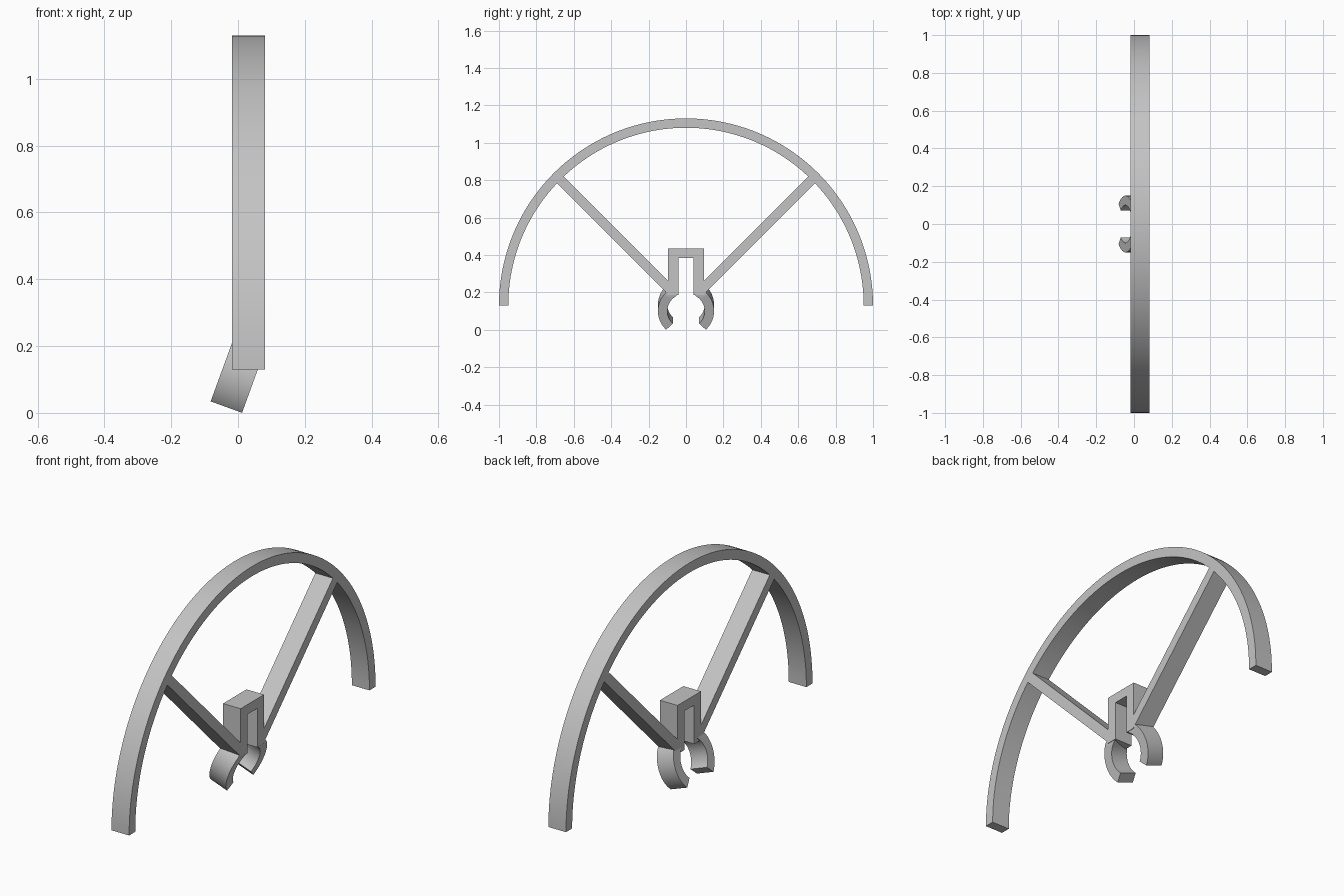
import bpy, bmesh
from math import sin, cos, pi, radians
from mathutils import Matrix, Vector

if "Cube" in bpy.data.objects:
    bpy.data.objects.remove(bpy.data.objects["Cube"])

grey = bpy.data.materials.new("matte grey")
grey.use_nodes = True
colour = (0.55, 0.55, 0.55, 1)
grey.diffuse_color = colour
grey.node_tree.nodes["Principled BSDF"].inputs["Base Color"].default_value = colour

X0, WIDTH = -0.0185, 0.1     # flat frame position and thickness along x
X1 = X0 + WIDTH
HUB_Z = 0.13                 # centre of the arch


def band(name, inner, outer, x0=X0, matrix=None, clip_x=None):
    """Solid band between two (y, z) paths, extruded along x."""
    bm = bmesh.new()
    rows = [[bm.verts.new((x0, *p)) for p in path] for path in (inner, outer)]
    faces = [bm.faces.new((rows[0][i], rows[0][i + 1], rows[1][i + 1], rows[1][i]))
             for i in range(len(inner) - 1)]
    new = bmesh.ops.extrude_face_region(bm, geom=faces, use_keep_orig=True)["geom"]
    bmesh.ops.translate(bm, vec=(WIDTH, 0, 0),
                        verts=[v for v in new if isinstance(v, bmesh.types.BMVert)])
    if matrix:
        bm.transform(matrix)
    if clip_x:
        cut = bmesh.ops.bisect_plane(bm, geom=bm.verts[:] + bm.edges[:] + bm.faces[:],
                                     plane_co=(clip_x, 0, 0), plane_no=(1, 0, 0),
                                     clear_outer=True)["geom_cut"]
        bmesh.ops.holes_fill(bm, edges=[e for e in cut if isinstance(e, bmesh.types.BMEdge)])
    bmesh.ops.recalc_face_normals(bm, faces=bm.faces)
    mesh = bpy.data.meshes.new(name)
    bm.to_mesh(mesh)
    bm.free()
    mesh.materials.append(grey)
    obj = bpy.data.objects.new(name, mesh)
    bpy.context.collection.objects.link(obj)
    bpy.ops.object.select_all(action="DESELECT")
    obj.select_set(True)
    bpy.context.view_layer.objects.active = obj
    bpy.ops.object.shade_smooth_by_angle(angle=radians(30))
    return obj


def arc(radius, start, end, steps, z=0, side=1):
    angles = [radians(start + (end - start) * i / steps) for i in range(steps + 1)]
    return [(side * radius * cos(a), z + radius * sin(a)) for a in angles]


# Large half-round guard
band("guard_arch", arc(0.95, 0, 180, 96, HUB_Z), arc(1.0, 0, 180, 96, HUB_Z))

# Upside-down U bracket in the middle
band("bracket", [(-0.04, 0.185), (-0.04, 0.385), (0.04, 0.385), (0.04, 0.185)],
     [(-0.095, 0.185), (-0.095, 0.435), (0.095, 0.435), (0.095, 0.185)])

# Diagonal struts and tilted clip jaws, one of each per side
tilt = Matrix.Translation(Vector((0.0015, 0, 0.117))) @ Matrix.Rotation(radians(20), 4, "Y")
for side, label in ((-1, "front"), (1, "back")):
    d, h = cos(pi / 4), 0.025
    edges = [[(side * d * (s + k * h), HUB_Z + d * (s - k * h)) for s in (0.12, 0.972)]
             for k in (-1, 1)]
    band(label + "_strut", *edges)
    band(label + "_clip_jaw", arc(0.1, -45, 60, 28, 0, side), arc(0.15, -45, 60, 28, 0, side),
         x0=-WIDTH / 2, matrix=tilt, clip_x=X1)
